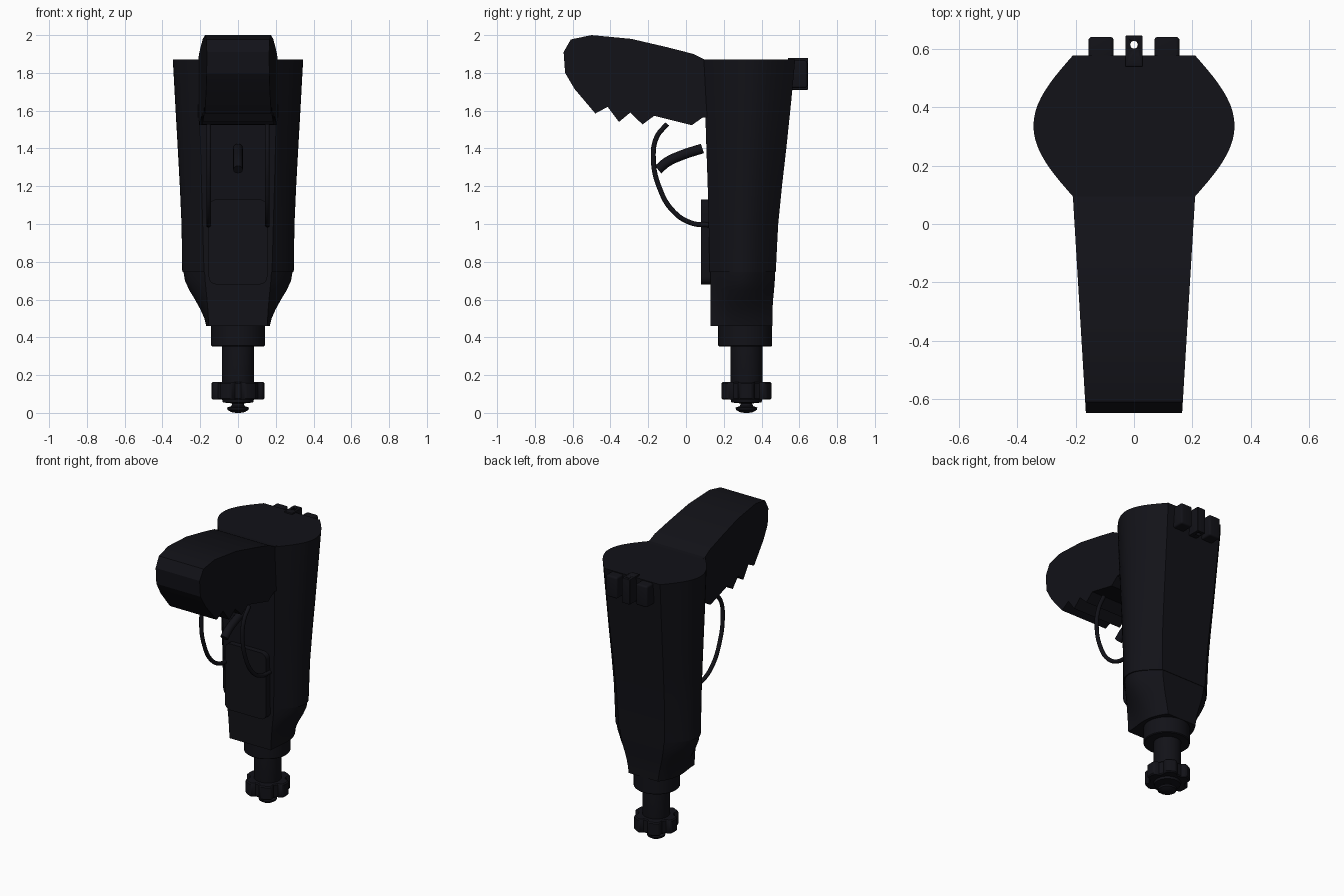
import bpy, bmesh
from math import sin, cos, pi, radians

if "Cube" in bpy.data.objects:
    bpy.data.objects.remove(bpy.data.objects["Cube"])

black = bpy.data.materials.new("black_plastic")
black.diffuse_color = (0.006, 0.006, 0.009, 1)
black.use_nodes = True
black.node_tree.nodes["Principled BSDF"].inputs["Base Color"].default_value = black.diffuse_color


def finish(obj, angle=30):
    obj.data.materials.append(black)
    bpy.ops.object.select_all(action='DESELECT')
    obj.select_set(True)
    bpy.context.view_layer.objects.active = obj
    bpy.ops.object.shade_smooth_by_angle(angle=radians(angle))
    return obj


def loft(name, rings, angle=30):
    """Skin a stack of equal-length rings and cap both ends."""
    bm = bmesh.new()
    vr = [[bm.verts.new(p) for p in r] for r in rings]
    n = len(vr[0])
    for a, b in zip(vr, vr[1:]):
        for i in range(n):
            bm.faces.new((a[i], a[(i + 1) % n], b[(i + 1) % n], b[i]))
    bm.faces.new(vr[0][::-1])
    bm.faces.new(vr[-1])
    bmesh.ops.recalc_face_normals(bm, faces=bm.faces)
    me = bpy.data.meshes.new(name)
    bm.to_mesh(me)
    bm.free()
    obj = bpy.data.objects.new(name, me)
    bpy.context.collection.objects.link(obj)
    return finish(obj, angle)


def lathe(name, cy, profile, n=40):
    return loft(name, [[(r * cos(2 * pi * i / n), cy + r * sin(2 * pi * i / n), z)
                        for i in range(n)] for r, z in profile])


def section(z, w, front, back, y0, y1, n=20):
    """Flat front and back joined by bulging sides."""
    right = []
    for i in range(n + 1):
        t = i / n
        flat = front + (back - front) * t
        right.append((flat + (w - flat) * sin(pi * t), y0 + (y1 - y0) * t, z))
    return right + [(-x, y, z) for x, y, z in reversed(right)]


def tube(name, pts, radius, x=0.0):
    cu = bpy.data.curves.new(name, 'CURVE')
    cu.dimensions = '3D'
    cu.bevel_depth, cu.bevel_resolution, cu.use_fill_caps = radius, 4, True
    sp = cu.splines.new('BEZIER')
    sp.bezier_points.add(len(pts) - 1)
    for bp, (y, z) in zip(sp.bezier_points, pts):
        bp.co = (x, y, z)
        bp.handle_left_type = bp.handle_right_type = 'AUTO'
    obj = bpy.data.objects.new(name, cu)
    bpy.context.collection.objects.link(obj)
    bpy.ops.object.select_all(action='DESELECT')
    obj.select_set(True)
    bpy.context.view_layer.objects.active = obj
    bpy.ops.object.convert(target='MESH')
    return finish(bpy.context.object, 40)


def box(name, lo, hi, bevel, axis=None):
    """Box with bevelled edges; axis limits the bevel to edges along it."""
    bm = bmesh.new()
    bmesh.ops.create_cube(bm, size=1)
    for v in bm.verts:
        v.co = [(l + h) / 2 + c * (h - l) for l, h, c in zip(lo, hi, v.co)]
    es = [e for e in bm.edges if axis is None
          or abs((e.verts[0].co - e.verts[1].co).normalized()[axis]) > .9]
    bmesh.ops.bevel(bm, geom=es, offset=bevel, segments=4, profile=0.5, affect='EDGES')
    me = bpy.data.meshes.new(name)
    bm.to_mesh(me)
    bm.free()
    obj = bpy.data.objects.new(name, me)
    bpy.context.collection.objects.link(obj)
    return finish(obj)


# Main housing: z, half width, front flat, back flat, front y, back y
loft("body_shell", [section(*s) for s in (
    (0.745, 0.295, 0.18, 0.17, 0.125, 0.475),
    (1.0, 0.299, 0.187, 0.18, 0.12, 0.488),
    (1.2, 0.308, 0.193, 0.187, 0.115, 0.508),
    (1.4, 0.319, 0.198, 0.195, 0.108, 0.531),
    (1.65, 0.333, 0.205, 0.203, 0.10, 0.557),
    (1.87, 0.345, 0.21, 0.21, 0.095, 0.578))])

# Narrowing nose below the seam
loft("nose_cone", [section(*s) for s in (
    (0.46, 0.168, 0.155, 0.11, 0.13, 0.458),
    (0.50, 0.178, 0.157, 0.115, 0.13, 0.458),
    (0.55, 0.20, 0.16, 0.125, 0.13, 0.458),
    (0.60, 0.228, 0.164, 0.138, 0.13, 0.461),
    (0.65, 0.258, 0.169, 0.15, 0.13, 0.466),
    (0.70, 0.281, 0.174, 0.16, 0.13, 0.470),
    (0.75, 0.289, 0.177, 0.165, 0.13, 0.472))])

# Collar, shaft and tip
lathe("collar", 0.313, [(0.138, 0.352), (0.143, 0.357), (0.143, 0.47)])
lathe("shaft_and_tip", 0.32, [
    (0.012, 0.0), (0.035, 0.004), (0.055, 0.016), (0.058, 0.028), (0.035, 0.036),
    (0.03, 0.05), (0.08, 0.055), (0.085, 0.075), (0.085, 0.36)])

# Six-lobed chuck nut
def lobe(a):
    k = min(1, max(0, (cos(6 * a) + 0.75) / 0.9))
    return 0.113 + 0.027 * k
def nut_ring(z, s):
    return [(s * lobe(a) * cos(a), 0.32 + s * lobe(a) * sin(a), z)
            for a in (2 * pi * i / 96 for i in range(96))]
loft("chuck_nut", [nut_ring(0.07, 0.95), nut_ring(0.077, 1), nut_ring(0.156, 1),
                   nut_ring(0.163, 0.95)])

# Handle: toothed side profile, tapering toward the front
profile = [(0.12, 1.87), (0.095, 1.872), (0.04, 1.90), (-0.10, 1.936), (-0.29, 1.98),
           (-0.50, 2.0), (-0.61, 1.977), (-0.648, 1.91), (-0.64, 1.80), (-0.59, 1.715),
           (-0.48, 1.585), (-0.415, 1.62), (-0.355, 1.54), (-0.295, 1.59),
           (-0.23, 1.527), (-0.168, 1.573), (0.03, 1.523), (0.09, 1.565), (0.12, 1.565)]
loft("handle", [[(s * (0.204 + 0.06 * y), y, z) for y, z in profile] for s in (-1, 1)], 20)

# Front cover plate
box("front_plate", (-0.155, 0.08, 0.68), (0.155, 0.15, 1.13), 0.04, axis=1)

# Paired guard wires and the trigger
guard = [(-0.10, 1.53), (-0.155, 1.46), (-0.173, 1.35), (-0.14, 1.19),
         (-0.065, 1.065), (0.03, 1.005), (0.12, 0.995)]
for side, x in (("left", -0.155), ("right", 0.155)):
    tube("guard_wire_" + side, guard, 0.013, x)
tube("trigger", [(-0.148, 1.288), (-0.10, 1.328), (-0.02, 1.365), (0.087, 1.40)], 0.026)

# Rear lugs, the middle one with a through hole
for side, x in (("left", -0.113), ("right", 0.113)):
    box("rear_lug_" + side, (x - 0.043, 0.53, 1.72), (x + 0.043, 0.642, 1.865), 0.012)
lug = box("rear_eyelet", (-0.03, 0.54, 1.71), (0.03, 0.646, 1.88), 0.004)
hole = lathe("eyelet_cutter", 0.615, [(0.013, 1.6), (0.013, 2.0)], 20)
hole.hide_render = True
hole.hide_set(True)
cut = lug.modifiers.new("hole", 'BOOLEAN')
cut.object, cut.operation, cut.solver = hole, 'DIFFERENCE', 'EXACT'
